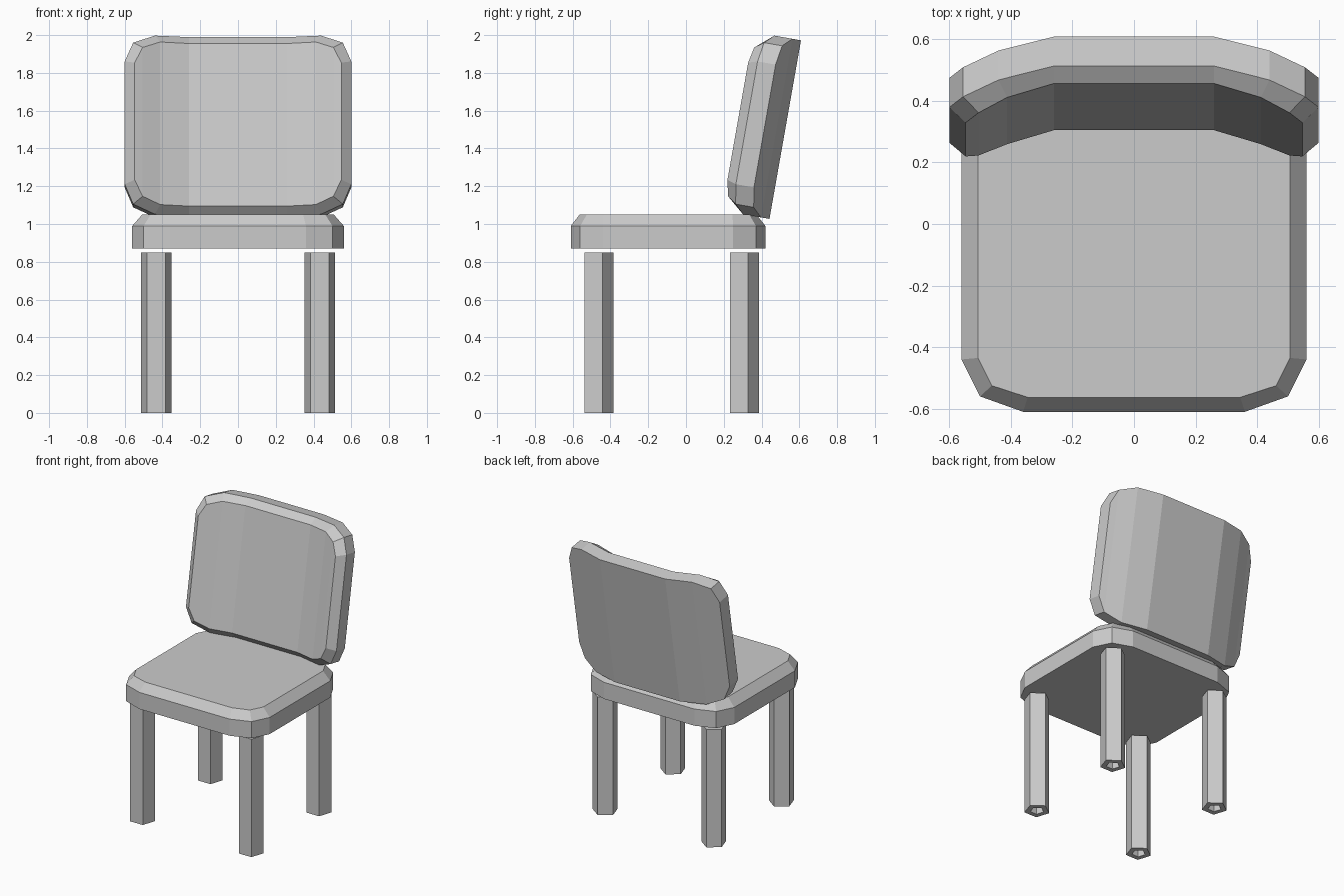
import bpy, bmesh
from math import sin, cos, pi, radians

if "Cube" in bpy.data.objects:
    bpy.data.objects.remove(bpy.data.objects["Cube"])


def make_object(name, bm):
    bmesh.ops.recalc_face_normals(bm, faces=bm.faces)
    mesh = bpy.data.meshes.new(name)
    bm.to_mesh(mesh)
    bm.free()
    obj = bpy.data.objects.new(name, mesh)
    bpy.context.collection.objects.link(obj)
    return obj


def cushion(name, length, outer, inner, layers, place):
    """Rounded panel: each corner column is (x, end inset, bend), mirrored in x.
    layers = depth of the plain face, the chamfer start and the chamfered face."""
    bm = bmesh.new()
    rings = []
    for depth, half in zip(layers, (outer, outer, inner)):
        cols = [(-x, i, b) for x, i, b in half] + [(x, i, b) for x, i, b in reversed(half)]
        top = [bm.verts.new(place(x, length - i, depth + b)) for x, i, b in cols]
        low = [bm.verts.new(place(x, i, depth + b)) for x, i, b in cols]
        rings.append((top, low))
    # side walls and chamfer
    for (t0, l0), (t1, l1) in zip(rings, rings[1:]):
        a, b = t0 + l0[::-1], t1 + l1[::-1]
        for k in range(len(a)):
            bm.faces.new((a[k - 1], a[k], b[k], b[k - 1]))
    # flat strips closing both faces
    for t, l in (rings[0], rings[-1]):
        for k in range(len(t) - 1):
            bm.faces.new((t[k], t[k + 1], l[k + 1], l[k]))
    return make_object(name, bm)


# Seat: flat cushion with chamfered upper rim
cushion("seat", 1.03,
        [(0.56, 0.17, 0), (0.50, 0.05, 0), (0.36, 0, 0)],
        [(0.507, 0.175, 0), (0.462, 0.085, 0), (0.345, 0.047, 0)],
        (0.87, 0.99, 1.05),
        lambda x, u, w: (x, u - 0.61, w))

# Backrest: tilted cushion whose sides bend forward
TILT = radians(10)
cushion("backrest", 0.96,
        [(0.60, 0.15, 0.11), (0.555, 0.046, 0.093), (0.44, 0, 0.046), (0.26, 0, 0)],
        [(0.547, 0.165, 0.108), (0.505, 0.08, 0.09), (0.412, 0.043, 0.046), (0.26, 0.043, 0)],
        (0, 0.097, 0.147),
        lambda x, u, w: (x, 0.442 + u * sin(TILT) - w * cos(TILT),
                         1.027 + u * cos(TILT) + w * sin(TILT)))


# Legs: hollow five-sided tubes
def leg(name, x, y, height=0.85, r_out=0.085, r_in=0.045):
    bm = bmesh.new()
    loops = []
    for r, z in ((r_out, 0), (r_out, height), (r_in, height), (r_in, 0)):
        loops.append([bm.verts.new((x + r * cos(pi / 2 + k * 2 * pi / 5),
                                    y + r * sin(pi / 2 + k * 2 * pi / 5), z)) for k in range(5)])
    for j in range(4):
        a, b = loops[j - 1], loops[j]
        for k in range(5):
            bm.faces.new((a[k - 1], a[k], b[k], b[k - 1]))
    return make_object(name, bm)


for row, y in (("front", -0.469), ("back", 0.302)):
    for side, x in (("left", -0.433), ("right", 0.433)):
        leg(f"{row}_{side}_leg", x, y)
